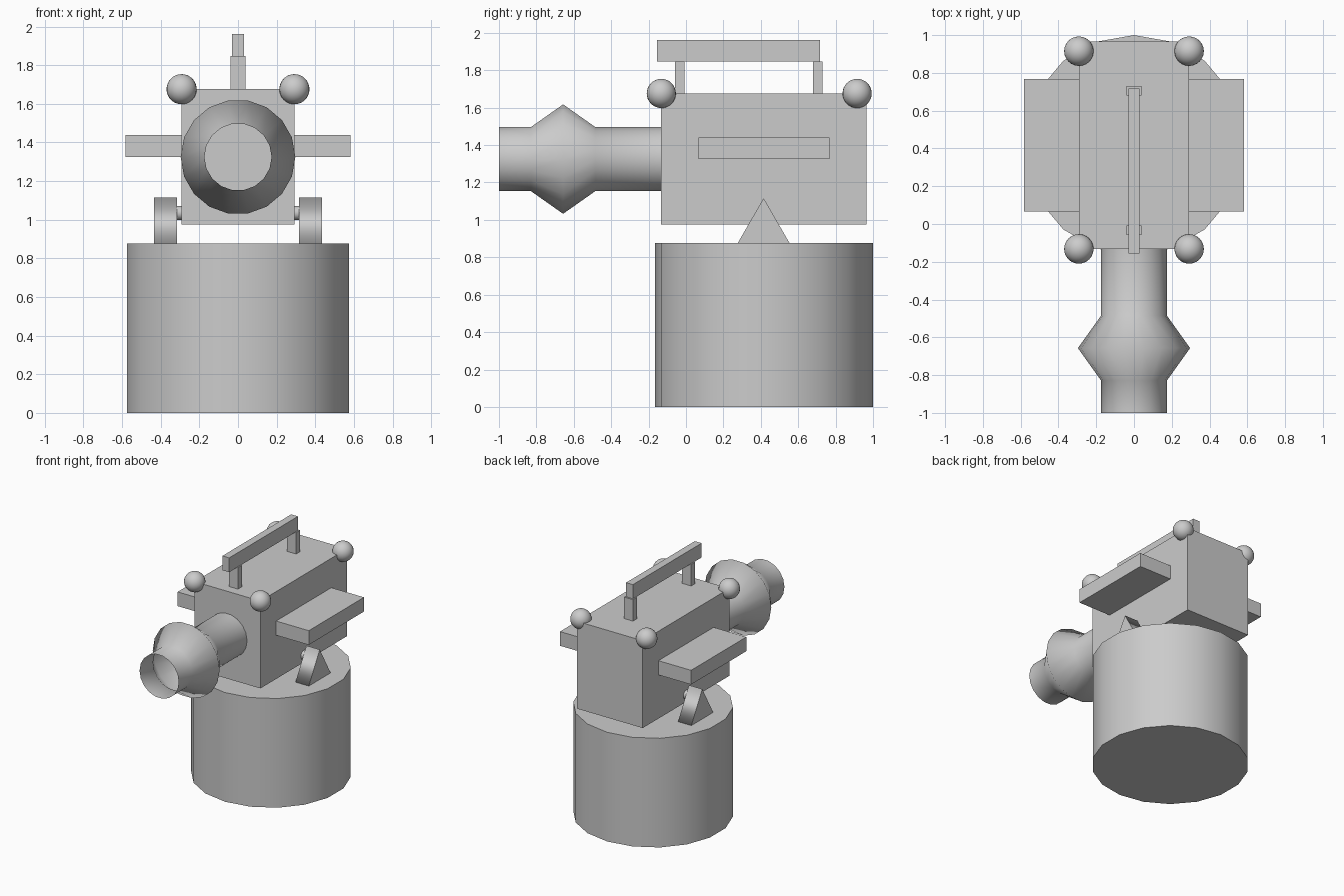
import bpy, bmesh
from math import sin, cos, pi
from mathutils import Vector

if "Cube" in bpy.data.objects:
    bpy.data.objects.remove(bpy.data.objects["Cube"])


def finish(name, bm):
    bmesh.ops.recalc_face_normals(bm, faces=bm.faces)
    me = bpy.data.meshes.new(name)
    bm.to_mesh(me)
    bm.free()
    ob = bpy.data.objects.new(name, me)
    bpy.context.collection.objects.link(ob)
    return ob


def box(name, lo, hi):
    bm = bmesh.new()
    bmesh.ops.create_cube(bm, size=1)
    lo, hi = Vector(lo), Vector(hi)
    for v in bm.verts:
        v.co = (lo + hi) / 2 + v.co * (hi - lo)
    return finish(name, bm)


def lathe(name, profile, sides, origin, axis, u, v, caps=True):
    """Rings of (position, radius) along axis; the first vertex points along u."""
    o, a, u, v = (Vector(c) for c in (origin, axis, u, v))
    bm = bmesh.new()
    rings = [[bm.verts.new(o + a * p + r * (u * cos(2 * pi * i / sides) + v * sin(2 * pi * i / sides)))
              for i in range(sides)] for p, r in profile]
    for r0, r1 in zip(rings, rings[1:]):
        for i in range(sides):
            j = (i + 1) % sides
            bm.faces.new((r0[i], r0[j], r1[j], r1[i])).smooth = True
    if caps:
        for ring in (rings[0], rings[-1]):
            for e in bm.faces.new(ring).edges:
                e.smooth = False
    return finish(name, bm)


X, Y, Z = (1, 0, 0), (0, 1, 0), (0, 0, 1)

# Round base and main housing
lathe("base", [(0, 0.5825), (0.876, 0.5825)], 18, (0, 0.4175, 0), Z, Y, X)
box("housing", (-0.292, -0.133, 0.975), (0.292, 0.966, 1.676))

# Open barrel with a flared bulge
lathe("barrel", [(-1, 0.174), (-0.829, 0.174), (-0.657, 0.297), (-0.485, 0.174), (-0.12, 0.174)],
      18, (0, 0, 1.325), Y, X, Z, caps=False)

# Side shelf passing through the housing
box("side_shelf", (-0.582, 0.066, 1.326), (0.582, 0.767, 1.44))

# Axle with triangular feet
lathe("axle", [(-0.33, 0.036), (0.33, 0.036)], 18, (0, 0.415, 1.035), X, Z, Y)
for side, s in (("left", -1), ("right", 1)):
    lathe(f"{side}_foot", [(0.317, 0.16), (0.435, 0.16)], 3, (0, 0.415, 0.956), (s, 0, 0), Z, Y)

# Handle
box("handle_bar", (-0.03, -0.155, 1.846), (0.03, 0.717, 1.961))
for name, y in (("front", -0.058), ("back", 0.68)):
    box(f"{name}_handle_post", (-0.04, y, 1.66), (0.04, y + 0.05, 1.848))

# Corner knobs
for name, y in (("front", -0.132), ("back", 0.915)):
    for side, x in (("left", -0.292), ("right", 0.292)):
        bm = bmesh.new()
        bmesh.ops.create_uvsphere(bm, u_segments=24, v_segments=16, radius=0.078)
        for f in bm.faces:
            f.smooth = True
        finish(f"{name}_{side}_knob", bm).location = (x, y, 1.676)
